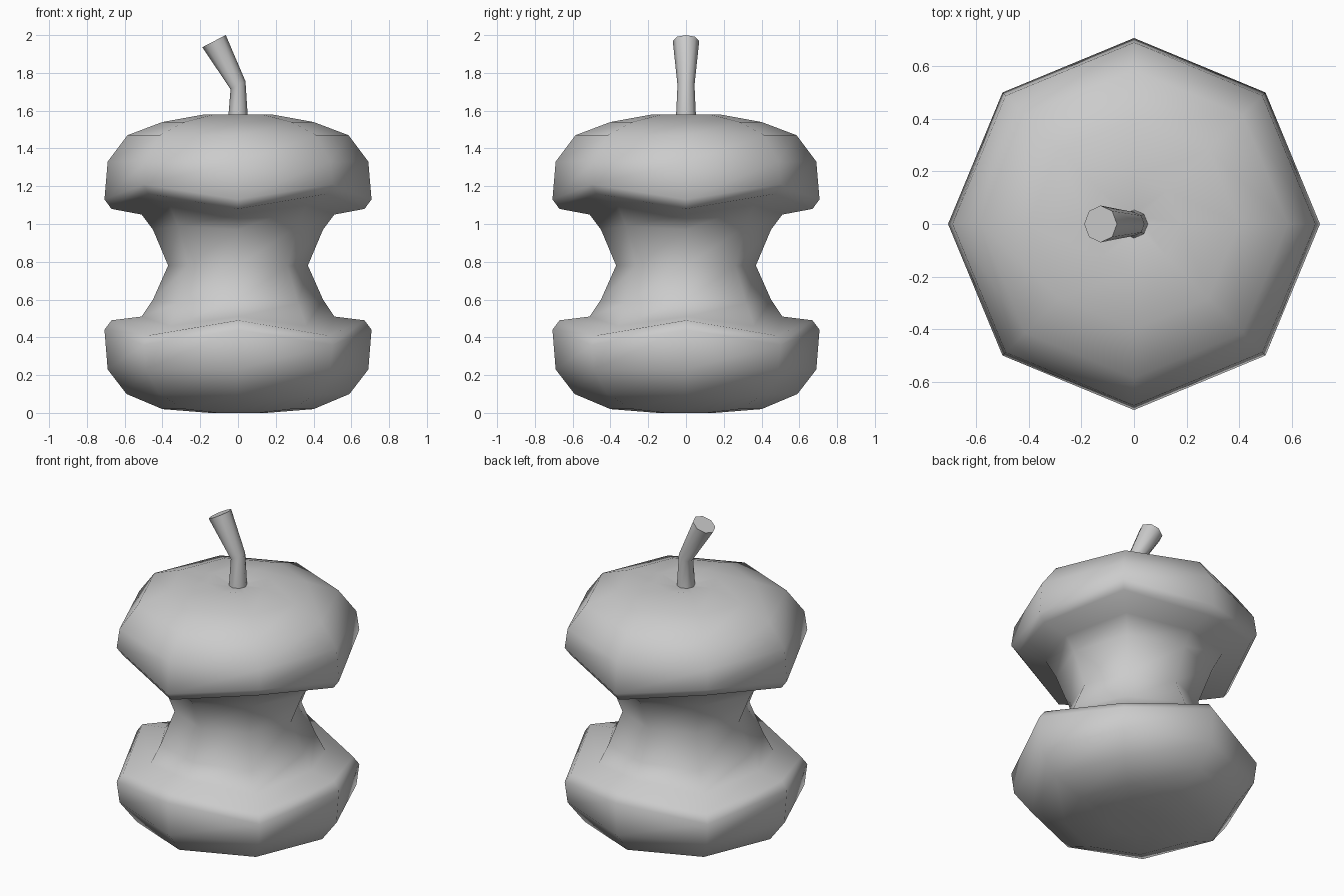
import bpy, bmesh
from math import cos, sin, tau, atan2
from mathutils import Vector

if "Cube" in bpy.data.objects:
    bpy.data.objects.remove(bpy.data.objects["Cube"])

SIDES = 8


def skin(name, rings, angle):
    """Bridge stacked rings of points and cap both ends."""
    bm = bmesh.new()
    loops = [[bm.verts.new(p) for p in ring] for ring in rings]
    for a, b in zip(loops, loops[1:]):
        for i in range(SIDES):
            j = (i + 1) % SIDES
            bm.faces.new((a[i], a[j], b[j], b[i]))
    bm.faces.new(loops[0][::-1])
    bm.faces.new(loops[-1])
    bmesh.ops.recalc_face_normals(bm, faces=bm.faces)
    mesh = bpy.data.meshes.new(name)
    bm.to_mesh(mesh)
    bm.free()
    ob = bpy.data.objects.new(name, mesh)
    bpy.context.collection.objects.link(ob)
    bpy.context.view_layer.objects.active = ob
    ob.select_set(True)
    bpy.ops.object.shade_smooth_by_angle(angle=angle)
    ob.select_set(False)
    return ob


# Eaten apple: radius, height, height shift on every second corner (wavy bite)
profile = [
    (0.15, 0.00, 0), (0.40, 0.02, 0), (0.59, 0.10, 0), (0.69, 0.23, 0),
    (0.707, 0.44, -0.08), (0.67, 0.49, -0.08), (0.51, 0.51, -0.05),
    (0.45, 0.60, -0.02), (0.37, 0.78, 0), (0.45, 0.97, 0.02),
    (0.51, 1.05, 0.05), (0.67, 1.08, 0.08), (0.707, 1.13, 0.08),
    (0.69, 1.33, 0), (0.585, 1.47, 0), (0.40, 1.54, 0),
    (0.18, 1.58, 0), (0.04, 1.55, 0),
]
body = [[(r * cos(tau * i / SIDES), r * sin(tau * i / SIDES), z + s * (i % 2))
         for i in range(SIDES)] for r, z, s in profile]
skin("apple_core", body, 1.4)

# Bent stem: centre x, centre z, radius, tilt towards -x
path = [(0, 1.52, 0.055, 0.0), (0, 1.735, 0.045, 0.5), (-0.127, 1.968, 0.07, 0.48)]
stem = []
for x, z, r, t in path:
    u = Vector((cos(t), 0, sin(t)))
    v = Vector((0, 1, 0))
    stem.append([Vector((x, 0, z)) + r * (u * cos(tau * i / SIDES) + v * sin(tau * i / SIDES))
                 for i in range(SIDES)])
skin("stem", stem, 0.9)
